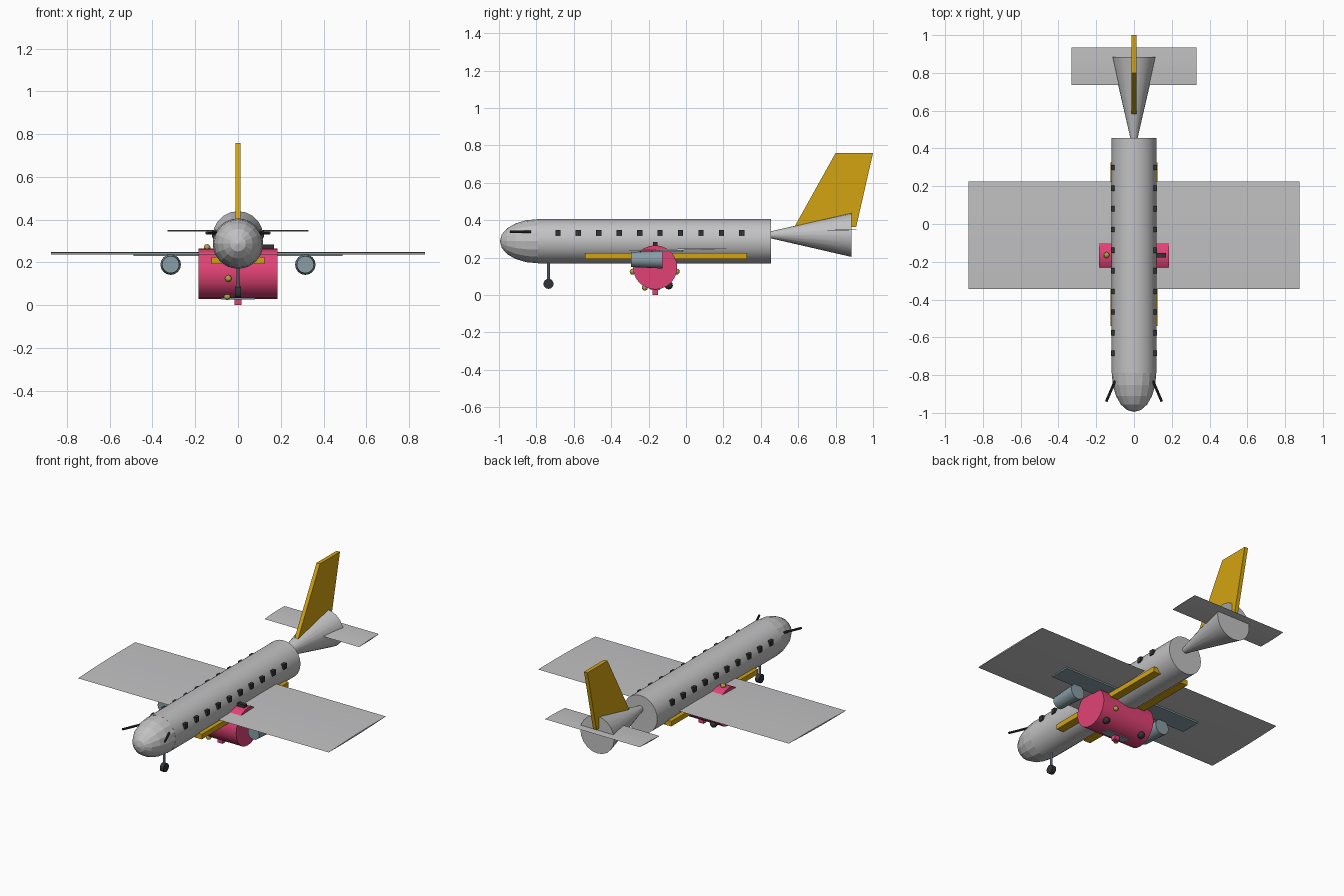
import bpy
import bmesh
import math
from mathutils import Vector

cube = bpy.data.objects.get("Cube")
if cube:
    bpy.data.objects.remove(cube, do_unlink=True)


def material(name, r, g, b):
    m = bpy.data.materials.new(name)
    m.use_nodes = True
    m.diffuse_color = (r, g, b, 1)
    m.node_tree.nodes["Principled BSDF"].inputs["Base Color"].default_value = (r, g, b, 1)
    return m


grey = material("light grey", 0.54, 0.54, 0.55)
gold = material("golden yellow", 0.65, 0.37, 0.005)
pink = material("bright pink", 0.75, 0.055, 0.18)
slate = material("slate blue", 0.25, 0.34, 0.38)
dark = material("near black", 0.03, 0.033, 0.037)
brass = material("brass", 0.45, 0.38, 0.06)


def finish(name, bm, mat, smooth=False):
    bmesh.ops.recalc_face_normals(bm, faces=bm.faces)
    mesh = bpy.data.meshes.new(name)
    bm.to_mesh(mesh)
    bm.free()
    mesh.materials.append(mat)
    ob = bpy.data.objects.new(name, mesh)
    bpy.context.scene.collection.objects.link(ob)
    if smooth:
        bpy.ops.object.select_all(action="DESELECT")
        ob.select_set(True)
        bpy.context.view_layer.objects.active = ob
        bpy.ops.object.shade_smooth_by_angle(angle=math.radians(35))
    return ob


def tube(name, start, end, r1, r2, mat, sides=16, smooth=True):
    """Capped cylinder or cone between two points."""
    a, b = Vector(start), Vector(end)
    bm = bmesh.new()
    bmesh.ops.create_cone(bm, cap_ends=True, segments=sides, radius1=r1, radius2=r2, depth=(b - a).length)
    bmesh.ops.rotate(bm, verts=bm.verts, matrix=(b - a).to_track_quat("Z", "Y").to_matrix())
    bmesh.ops.translate(bm, verts=bm.verts, vec=(a + b) / 2)
    return finish(name, bm, mat, smooth)


def box(name, centre, size, mat):
    bm = bmesh.new()
    bmesh.ops.create_cube(bm, size=1)
    bmesh.ops.scale(bm, verts=bm.verts, vec=size)
    bmesh.ops.translate(bm, verts=bm.verts, vec=centre)
    return finish(name, bm, mat)


def ball(name, centre, size, mat, u=10, v=6, smooth=False):
    bm = bmesh.new()
    bmesh.ops.create_uvsphere(bm, u_segments=u, v_segments=v, radius=1)
    bmesh.ops.rotate(bm, verts=bm.verts, matrix=Vector((0, 1, 0)).to_track_quat("Z", "Y").to_matrix())
    bmesh.ops.scale(bm, verts=bm.verts, vec=size)
    bmesh.ops.translate(bm, verts=bm.verts, vec=centre)
    return finish(name, bm, mat, smooth)


def slab(name, profile, half_width, mat):
    """Extrude a (y, z) profile across x."""
    bm = bmesh.new()
    face = bm.faces.new([bm.verts.new((-half_width, y, z)) for y, z in profile])
    ext = bmesh.ops.extrude_face_region(bm, geom=[face])
    moved = [v for v in ext["geom"] if isinstance(v, bmesh.types.BMVert)]
    bmesh.ops.translate(bm, verts=moved, vec=(2 * half_width, 0, 0))
    return finish(name, bm, mat)


def foil(front, back, z, rise, thick):
    """Thin lens section, its rear edge a little higher."""
    steps = 6
    top, bottom = [], []
    for i in range(steps + 1):
        t = i / steps
        y, mid = front + t * (back - front), z + rise * t
        top.append((y, mid + thick * math.sin(math.pi * t) / 2))
        if 0 < i < steps:
            bottom.append((y, mid - thick * math.sin(math.pi * t) / 2))
    return top + bottom[::-1]


# Fuselage, nose and tail
AXIS, R = 0.288, 0.118
tube("fuselage", (0, -0.79, AXIS), (0, 0.455, AXIS), R, R, grey, 24)
ball("nose", (0, -0.79, AXIS), (R, 0.205, R), grey, 16, 10)
tube("tail_cone", (0, 0.45, 0.322), (0, 0.885, 0.322), 0.018, R, grey, 20)
slab("tail_fin", [(0.58, 0.365), (0.8, 0.76), (1, 0.76), (0.91, 0.365)], 0.012, gold)

# Wings
slab("main_wing", foil(-0.345, 0.225, 0.238, 0.01, 0.009), 0.875, grey)
slab("tailplane", foil(0.735, 0.935, 0.345, 0.006, 0.006), 0.33, grey)
box("engine_beam", (0, -0.08, 0.235), (0.98, 0.13, 0.01), slate)

# Cross drum under the wing with its fittings
DY, DZ = -0.165, 0.148
tube("drum", (-0.185, DY, DZ), (0.185, DY, DZ), R, R, pink, 24)
box("drum_lower_block", (0, DY, 0.018), (0.035, 0.03, 0.036), pink)
box("drum_lower_plate", (0, DY, 0.033), (0.16, 0.05, 0.012), slate)
box("drum_top_block", (0.142, DY, 0.272), (0.055, 0.024, 0.024), dark)
knobs = [(-0.145, DY, 0.27), (-0.045, -0.285, 0.125), (0.095, -0.05, 0.125), (-0.05, -0.22, 0.04)]
for i, spot in enumerate(knobs):
    ball(f"drum_knob_{i + 1}", spot, (0.016, 0.016, 0.016), brass)

# Mirrored parts
for s, side in ((1, "left"), (-1, "right")):
    tube(f"{side}_engine", (s * 0.315, -0.295, 0.19), (s * 0.315, -0.125, 0.19), 0.04, 0.048, slate, 16)
    box(f"{side}_rail", (s * 0.1, -0.107, 0.21), (0.05, 0.865, 0.032), gold)
    tube(f"{side}_probe", (s * 0.1, -0.83, 0.338), (s * 0.147, -0.94, 0.338), 0.007, 0.007, dark, 8)
    ball(f"{side}_drum_pad", (s * 0.13, -0.092, 0.052), (0.022, 0.022, 0.022), dark)
    for i in range(10):
        box(f"{side}_window_{i + 1}", (s * 0.112, -0.685 + i * 0.1093, 0.333), (0.02, 0.028, 0.032), dark)

# Nose gear
tube("nose_strut", (0, -0.735, 0.2), (0, -0.735, 0.06), 0.007, 0.007, slate, 8)
tube("nose_wheel", (-0.013, -0.735, 0.06), (0.013, -0.735, 0.06), 0.027, 0.027, dark, 14)
